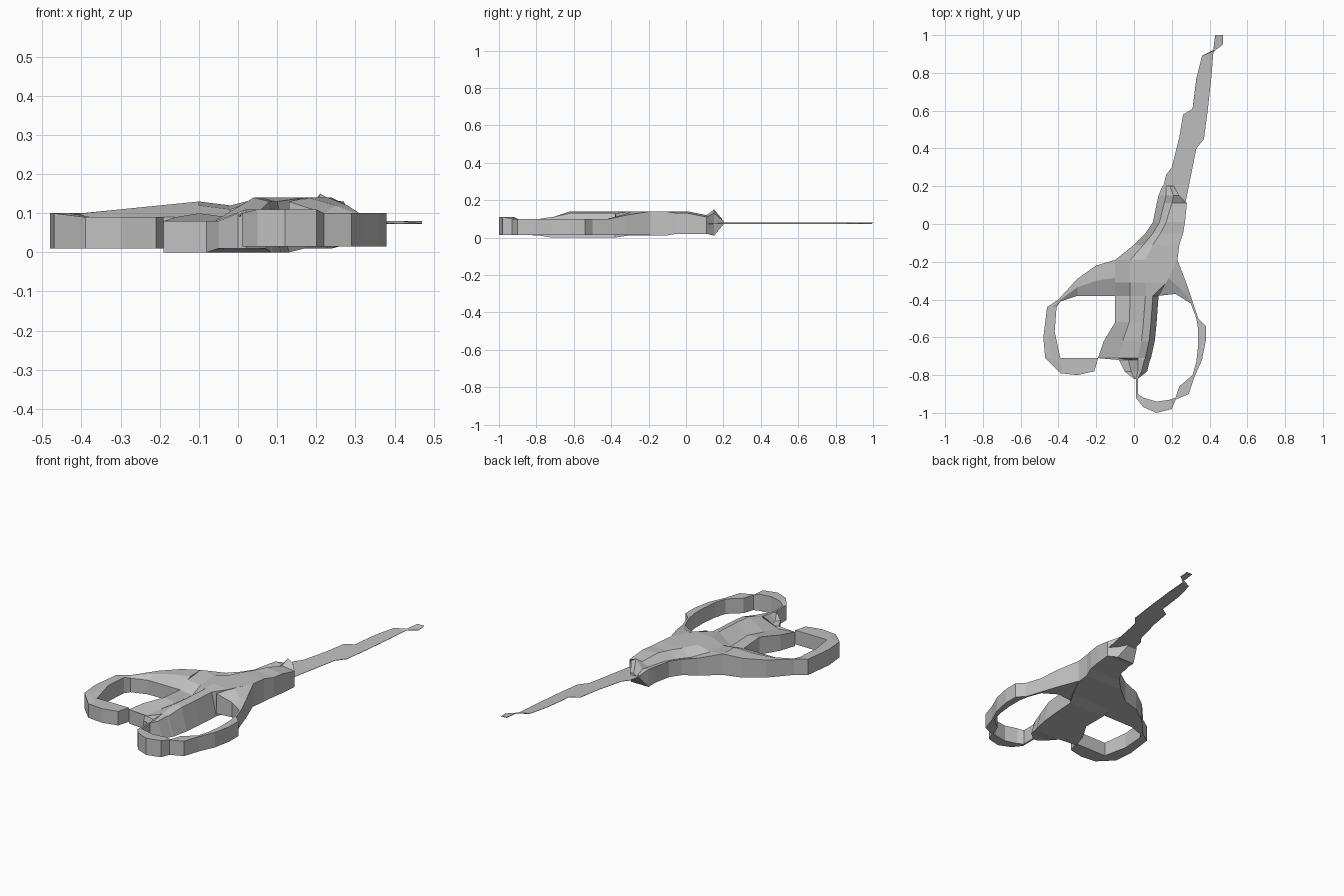
import bpy
import bmesh

old_cube = bpy.data.objects.get("Cube")
if old_cube:
    bpy.data.objects.remove(old_cube, do_unlink=True)

# One plain grey for the whole model
grey = bpy.data.materials.new("plain grey")
grey.use_nodes = True
grey_colour = (0.53, 0.53, 0.53, 1)
grey.diffuse_color = grey_colour
grey.node_tree.nodes["Principled BSDF"].inputs["Base Color"].default_value = grey_colour


def finish(name, bm):
    """Turn a bmesh into a flat shaded object with the grey material."""
    bmesh.ops.remove_doubles(bm, verts=bm.verts, dist=0.0005)
    bmesh.ops.recalc_face_normals(bm, faces=bm.faces)
    mesh = bpy.data.meshes.new(name)
    bm.to_mesh(mesh)
    bm.free()
    mesh.materials.append(grey)
    obj = bpy.data.objects.new(name, mesh)
    bpy.context.collection.objects.link(obj)
    return obj


def loft(name, sections, capped=True):
    """Skin a row of cross-sections that all have the same point count."""
    bm = bmesh.new()
    rings = [[bm.verts.new(point) for point in section] for section in sections]
    count = len(rings[0])
    spans = count if capped else count - 1
    for ring, following in zip(rings, rings[1:]):
        for i in range(spans):
            j = (i + 1) % count
            bm.faces.new((ring[i], ring[j], following[j], following[i]))
    if capped:
        bm.faces.new(rings[0])
        bm.faces.new(rings[-1])
    return finish(name, bm)


def body_section(left, ridge, right, y, z_left, z_ridge, z_right, bottom):
    """Shallow groove on the left, raised ridge on the right."""
    draft = 0.03 if -.8 < y < -.35 else 0.0
    return [(left, y, bottom), (left, y, z_left),
            ((left + ridge) / 2, y, z_left - 0.01),
            (ridge, y, z_ridge), (right - draft, y, z_right), (right, y, bottom)]


def loop_section(ax, ay, bx, by, az, bz, bottom):
    """Upright-sided band whose top has a ridge along its middle."""
    ridge = ((ax + bx) / 2, (ay + by) / 2, max(az, bz))
    return [(ax, ay, bottom), (ax, ay, az), ridge, (bx, by, bz), (bx, by, bottom)]


# Body from the pivot to the lobe: left, ridge and right x, y, their tops, bottom
body_rows = [
    (.15, .19, .21, .20, .09, .09, .09, .07),
    (.13, .21, .24, .15, .11, .15, .13, .01),
    (.12, .20, .28, .11, .11, .12, .11, .02),
    (.10, .17, .27, .01, .11, .14, .13, .02),
    (.06, .14, .26, -.05, .11, .14, .13, .02),
    (.0, .10, .24, -.11, .11, .14, .14, .01),
    (-.10, .06, .23, -.19, .13, .14, .14, .01),
    (-.10, .06, .17, -.31, .12, .14, .14, .01),
    (-.10, .06, .13, -.38, .09, .14, .13, .0),
    (-.10, .05, .12, -.52, .10, .14, .13, .0),
    (-.16, .04, .11, -.62, .09, .14, .13, .0),
    (-.19, .02, .09, -.71, .08, .11, .11, .0),
    (-.08, .02, .085, -.72, .08, .11, .11, .0),
    (-.05, .02, .07, -.78, .08, .10, .10, .01),
    (.0, .01, .02, -.82, .10, .10, .10, .01),
]
loft("handle_body", [body_section(*row) for row in body_rows])

# Finger loops: outer x, outer y, inner x, inner y, outer top, inner top
right_loop_rows = [
    (-.10, -.19, -.10, -.38, .13, .09),
    (-.20, -.22, -.20, -.38, .12, .09),
    (-.30, -.29, -.30, -.38, .11, .09),
    (-.40, -.40, -.39, -.41, .10, .09),
    (-.46, -.44, -.41, -.44, .10, .10),
    (-.48, -.60, -.42, -.57, .10, .10),
    (-.47, -.71, -.39, -.71, .10, .09),
    (-.39, -.79, -.36, -.71, .09, .09),
    (-.30, -.80, -.30, -.71, .09, .09),
    (-.21, -.78, -.19, -.71, .09, .09),
]
left_loop_rows = [
    (.23, -.19, .13, -.38, .14, .13),
    (.28, -.32, .22, -.37, .12, .10),
    (.31, -.41, .30, -.42, .10, .10),
    (.34, -.50, .33, -.50, .10, .10),
    (.38, -.54, .34, -.56, .10, .10),
    (.38, -.62, .34, -.64, .10, .10),
    (.36, -.72, .33, -.73, .10, .10),
    (.32, -.81, .31, -.80, .10, .10),
    (.29, -.90, .24, -.86, .10, .10),
    (.22, -.93, .22, -.92, .10, .10),
    (.20, -.98, .19, -.93, .11, .11),
    (.12, -1, .12, -.94, .11, .11),
    (.05, -.97, .05, -.92, .11, .11),
    (.01, -.92, .02, -.90, .10, .10),
    (.01, -.81, .02, -.81, .10, .10),
]
for name, rows, bottom in (("right_finger_loop", right_loop_rows, 0.01),
                           ("left_finger_loop", left_loop_rows, 0.015)):
    loft(name, [loop_section(*row, bottom) for row in rows])

# Thin blade: left x, left y, right x, right y
blade_rows = [
    (.14, .14, .27, .10),
    (.17, .26, .29, .20),
    (.20, .30, .31, .30),
    (.24, .46, .33, .40),
    (.26, .58, .37, .45),
    (.31, .61, .39, .60),
    (.33, .77, .41, .78),
    (.36, .89, .42, .91),
    (.42, .92, .43, .92),
    (.43, 1, .47, .95),
    (.47, 1, .47, .99),
]
blade = loft("blade", [[(ax, ay, 0.079), (bx, by, 0.073)]
                       for ax, ay, bx, by in blade_rows], capped=False)
thickness = blade.modifiers.new("blade_thickness", 'SOLIDIFY')
thickness.thickness = 0.002
thickness.offset = 0
